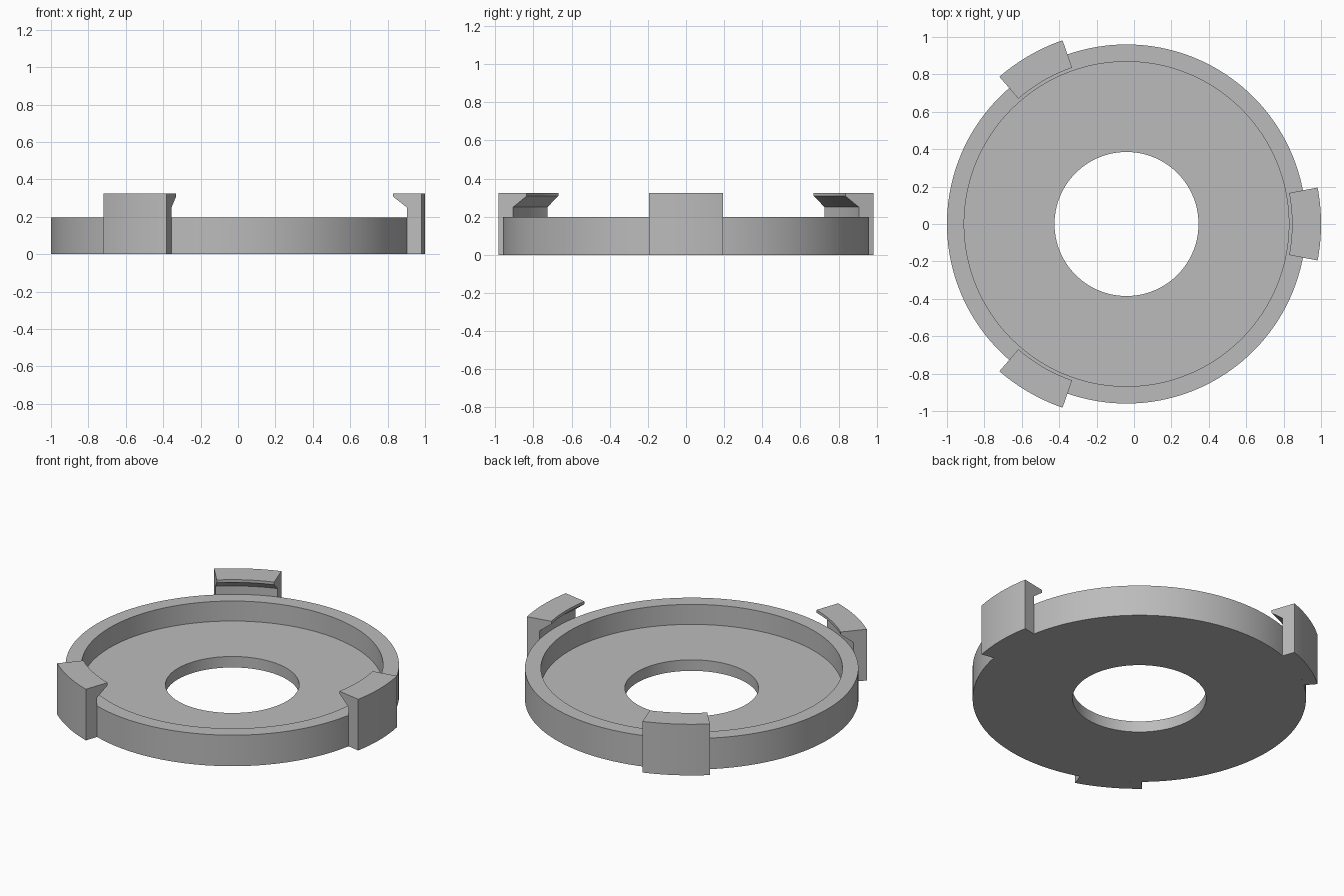
import bpy
import bmesh
from math import cos, sin, radians, pi

cube = bpy.data.objects.get("Cube")
if cube:
    bpy.data.objects.remove(cube, do_unlink=True)

CENTRE_X = -0.04
RING_R, CLIP_R = 0.96, 1.04

# Single plain grey
grey = bpy.data.materials.new("plain_grey")
grey.use_nodes = True
colour = (0.5, 0.5, 0.5, 1)
grey.diffuse_color = colour
grey.node_tree.nodes["Principled BSDF"].inputs["Base Color"].default_value = colour


def sweep(name, profile, start, end, steps):
    """Turn a closed (radius, z) profile about the ring axis."""
    full = abs(end - start) > 2 * pi - 1e-6
    bm = bmesh.new()
    rows = []
    for i in range(steps if full else steps + 1):
        a = start + (end - start) * i / steps
        rows.append([bm.verts.new((r * cos(a), r * sin(a), z)) for r, z in profile])
    n = len(profile)
    for i in range(steps):
        a, b = rows[i], rows[(i + 1) % len(rows)]
        for j in range(n):
            k = (j + 1) % n
            bm.faces.new((a[j], b[j], b[k], a[k]))
    if not full:
        bm.faces.new(rows[0])
        bm.faces.new(rows[-1][::-1])
    bmesh.ops.recalc_face_normals(bm, faces=bm.faces)
    mesh = bpy.data.meshes.new(name)
    bm.to_mesh(mesh)
    bm.free()
    mesh.materials.append(grey)
    obj = bpy.data.objects.new(name, mesh)
    bpy.context.collection.objects.link(obj)
    obj.location.x = CENTRE_X
    bpy.ops.object.select_all(action="DESELECT")
    obj.select_set(True)
    bpy.context.view_layer.objects.active = obj
    bpy.ops.object.shade_smooth_by_angle(angle=radians(25))
    return obj


# Shallow dish with a raised rim and a central hole
dish = [(0.385, 0), (RING_R, 0), (RING_R, 0.197), (0.868, 0.197),
        (0.868, 0.07), (0.385, 0.07)]
sweep("dish_ring", dish, 0, 2 * pi, 192)

# Three hooked clips around the rim
clip = [(RING_R, 0), (CLIP_R, 0), (CLIP_R, 0.325), (0.885, 0.325),
        (0.885, 0.308), (RING_R, 0.25)]
half = radians(10.8)
for label, degrees in (("left", 0), ("back_right", 120), ("front_right", 240)):
    mid = radians(degrees)
    sweep(label + "_clip", clip, mid - half, mid + half, 16)
